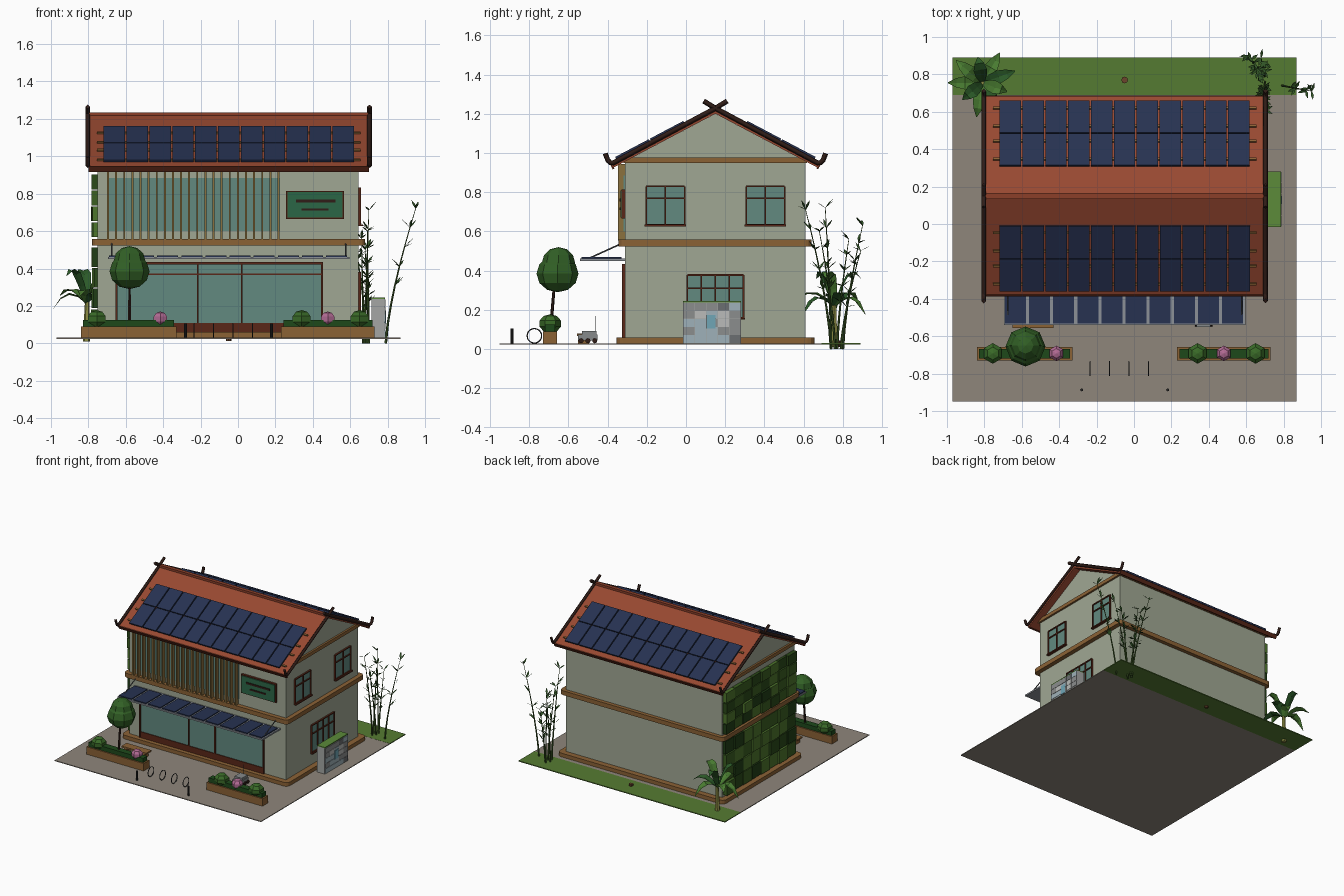
import bpy, bmesh, math, random
from mathutils import Matrix, Vector

if "Cube" in bpy.data.objects:
    bpy.data.objects.remove(bpy.data.objects["Cube"])
random.seed(4)
MATS = {}

def paint(ob, hexcol):
    if hexcol not in MATS:
        m = bpy.data.materials.new("paint_" + hexcol)
        rgb = [(int(hexcol[i:i + 2], 16) / 255) ** 2.2 for i in (0, 2, 4)]
        m.diffuse_color = (*rgb, 1)
        m.use_nodes = True
        m.node_tree.nodes["Principled BSDF"].inputs["Base Color"].default_value = m.diffuse_color
        MATS[hexcol] = m
    ob.data.materials.append(MATS[hexcol])
    return ob

def finish(name, bm, col):
    me = bpy.data.meshes.new(name)
    bm.to_mesh(me)
    bm.free()
    ob = bpy.data.objects.new(name, me)
    bpy.context.collection.objects.link(ob)
    return paint(ob, col)

def boxes(name, col, items, mat=Matrix(), round_r=0):
    """Joined boxes, each given as x0,x1,y0,y1,z0,z1"""
    bm = bmesh.new()
    for x0, x1, y0, y1, z0, z1 in items:
        m = Matrix.Translation(((x0 + x1) / 2, (y0 + y1) / 2, (z0 + z1) / 2)) @ Matrix.Diagonal((x1 - x0, y1 - y0, z1 - z0, 1))
        bmesh.ops.create_cube(bm, size=1, matrix=mat @ m)
    if round_r:
        ed = [e for e in bm.edges if abs(e.verts[0].co.z - e.verts[1].co.z) > 1e-4]
        bmesh.ops.bevel(bm, geom=ed, offset=round_r, segments=3, affect='EDGES', profile=0.5)
    return finish(name, bm, col)

def balls(name, col, items, seg=6, rings=5):
    bm = bmesh.new()
    for x, y, z, r, rz in items:
        bmesh.ops.create_uvsphere(bm, u_segments=seg, v_segments=rings, radius=1,
                                  matrix=Matrix.Translation((x, y, z)) @ Matrix.Diagonal((r, r, rz, 1)))
    return finish(name, bm, col)

def rods(name, col, items, seg=8):
    """Tapered rods: start, end, start radius, end radius"""
    bm = bmesh.new()
    for a, b, r1, r2 in items:
        a, b = Vector(a), Vector(b)
        q = (b - a).to_track_quat('Z', 'Y').to_matrix().to_4x4()
        bmesh.ops.create_cone(bm, cap_ends=True, segments=seg, radius1=r1, radius2=r2, depth=(b - a).length,
                              matrix=Matrix.Translation((a + b) / 2) @ q)
    return finish(name, bm, col)

def leaf(bm, pts, width):
    """Folded leaf along a midrib"""
    pts = [Vector(p) for p in pts]
    side = (pts[-1] - pts[0]).cross(Vector((0, 0, 1))).normalized()
    rows, n = [], len(pts) - 1
    for i, p in enumerate(pts):
        w = width * max(0.06, math.sin(math.pi * (0.08 + 0.9 * i / n)))
        rows.append([bm.verts.new(p + side * w * s + Vector((0, 0, w * 0.3 * abs(s)))) for s in (-1, 0, 1)])
    for r, t in zip(rows, rows[1:]):
        for k in (0, 1):
            bm.faces.new((r[k], r[k + 1], t[k + 1], t[k]))

# ground
boxes("paving", "8d857a", [(-.97, .87, -.95, .69, .024, .03)])
boxes("lawn", "567a35", [(-.97, .87, .69, .89, .024, .031)])

# gabled house body, profile extruded along x
bm = bmesh.new()
prof = [(-.31, .03), (.61, .03), (.61, .957), (.15, 1.2), (-.31, .957)]
f = bm.faces.new([bm.verts.new((-.75, y, z)) for y, z in prof])
ext = bmesh.ops.extrude_face_region(bm, geom=[f])
bmesh.ops.translate(bm, vec=(1.395, 0, 0), verts=[v for v in ext["geom"] if isinstance(v, bmesh.types.BMVert)])
bmesh.ops.recalc_face_normals(bm, faces=bm.faces)
finish("walls", bm, "9fa692")
WOOD, DARK, FRAME, GLASS = "8a6238", "33221d", "5a2c1e", "62887f"
boxes("plinth", WOOD, [(-.795, .69, -.355, .655, .027, .06)], round_r=.035)
boxes("floor_band", WOOD, [(-.78, .68, -.345, .64, .523, .558)], round_r=.03)
boxes("eave_band", WOOD, [(-.765, .66, -.318, .618, .95, .966), (-.765, .66, -.29, .59, .95, .978)])

# roof slopes, ridge and solar arrays
ang = math.atan2(.28, .53)
base = Matrix.Translation((-.05, .15, 1.225))
for nm, turn in (("front", 0), ("back", math.pi)):
    M = base @ Matrix.Rotation(turn, 4, 'Z') @ Matrix.Rotation(ang, 4, 'X')
    boxes(nm + "_roof", "964a34", [(-.75, .75, -.6, 0, -.022, 0)], M)
    boxes(nm + "_gutter_edge", FRAME, [(-.75, .75, -.607, -.597, -.028, .003)], M)
    boxes(nm + "_panel_rails", WOOD, [(-.705, .705, y - .006, y + .006, 0, .01) for y in (-.22, -.33, -.42, -.53)], M)
    w = 1.345 / 11
    boxes(nm + "_solar_panels", "2b3552", [(-.672 + i * w + .004, -.672 + (i + 1) * w - .004, y, y + .193, .01, .022)
                                           for i in range(11) for y in (-.566, -.367)], M)
boxes("ridge_cap", "8a412d", [(-.80, .70, .135, .165, 1.21, 1.234)])

# crossing barge boards with upturned ends
cu = bpy.data.curves.new("barge_boards", 'CURVE')
cu.dimensions = '3D'
cu.bevel_depth, cu.bevel_resolution, cu.use_fill_caps = .013, 0, True
for x in (-.803, .703):
    for s in (-1, 1):
        path = [(-.06, 1.265), (0, 1.228), (.52, .95), (.535, .95), (.548, .962), (.562, .998)]
        sp = cu.splines.new('POLY')
        sp.points.add(len(path) - 1)
        for p, (d, z) in zip(sp.points, path):
            p.co = (x, .15 + s * d, z, 1)
ob = bpy.data.objects.new("barge_boards", cu)
bpy.context.collection.objects.link(ob)
paint(ob, DARK)

# upper front: glazing, timber fins, sign
boxes("upper_glazing", GLASS, [(-.70, .225, -.318, -.30, .60, .885)])
boxes("timber_fins", "8a7040", [(x - .005, x + .005, -.347, -.312, .555, .945) for x in [-.695 + i * .0434 for i in range(22)]])
boxes("sign_frame", FRAME, [(.257, .567, -.328, -.30, .665, .815)])
boxes("sign_board", "2f6648", [(.264, .56, -.334, -.30, .672, .808)])
boxes("sign_bars", DARK, [(.31, .52, -.339, -.33, .753, .768), (.34, .485, -.339, -.33, .71, .722)])

# shopfront
boxes("shop_glass", GLASS, [(-.65, .45, -.316, -.30, .06, .43)])
boxes("shop_frame", FRAME, [(-.655, .455, -.325, -.30, .422, .434), (-.655, .455, -.322, -.30, .366, .373),
                            (-.655, .455, -.322, -.30, .06, .108)]
      + [(x - .005, x + .005, -.325, -.30, .06, .43) for x in (-.65, -.215, .02, .45)])

# solar awning with stay rods
boxes("awning_frame", "8b9096", [(-.695, .595, -.54, -.31, .45, .462)])
boxes("awning_panels", "2b3552", [(-.69 + i * .129, -.69 + i * .129 + .112, -.532, -.33, .46, .47) for i in range(10)])
rods("awning_stays", "55585a", [((x, -.49, .465), (x, -.325, .54), .004, .004) for x in (-.675, .575)])

# right side windows
def window(name, y0, y1, z0, z1, n, zbar):
    boxes(name + "_glass", GLASS, [(.63, .65, y0, y1, z0, z1)])
    ys = [y0 + (y1 - y0) * i / n for i in range(n + 1)]
    fr = [(.64, .658, y - .004, y + .004, z0, z1) for y in ys]
    fr += [(.64, .658, y0, y1, z - .004, z + .004) for z in (z0, zbar, z1)]
    fr.append((.64, .667, y0 - .008, y1 + .008, z0 - .009, z0))
    boxes(name + "_frame", FRAME, fr)
window("upper_window_a", -.203, -.007, .635, .83, 2, .77)
window("upper_window_b", .307, .503, .635, .83, 2, .77)
window("lower_window", .007, .293, .16, .378, 4, .31)

# living wall on the left side
greens = ["2e4a1e", "3d5f26", "4f7530", "25401c"]
tiles = {g: [] for g in greens}
for z0, z1 in ((.075, .515), (.565, .905)):
    rows = 4
    h = (z1 - z0) / rows
    for i in range(8):
        for j in range(rows):
            y, z = -.30 + i * .1125, z0 + j * h
            tiles[random.choice(greens)].append((-random.uniform(.768, .785), -.745, y + .003, y + .11, z + .003, z + h - .003))
for k, g in enumerate(greens):
    boxes("living_wall_tiles_%d" % k, g, tiles[g])

# tiled cabinet on the right
boxes("cabinet", "a3a5a3", [(.715, .783, -.015, .28, .03, .238)])
boxes("cabinet_top", "5c8a3c", [(.715, .785, -.015, .28, .238, .245)])
cols = ["b8bab8", "8a8c8c", "6b6e70", "9db0b8"]
sets = {c: [] for c in cols}
for i in range(5):
    for j in range(5):
        y, z = -.013 + i * .0585, .032 + j * .041
        sets[random.choice(cols)].append((.78, .788, y, y + .056, z, z + .039))
for k, c in enumerate(cols):
    boxes("cabinet_tiles_%d" % k, c, sets[c])
boxes("cabinet_screen", "6fa5b5", [(.78, .792, .105, .15, .105, .175)])

# planters, hedges, bushes and round tree
ends = [(-.84, -.33), (.23, .73)]
boxes("planters", WOOD, [(a, b, -.73, -.658, .03, .09) for a, b in ends])
boxes("hedges", "234a20", [(a + .012, b - .012, -.72, -.668, .085, .125) for a, b in ends])
balls("green_bushes", "3c6a2c", [(x, -.692, .13, .058, .048) for x in (-.755, .34, .65)])
balls("pink_bushes", "b06a92", [(x, -.692, .13, .044, .04) for x in (-.415, .48)])
rods("tree_trunk", DARK, [((-.58, -.692, .08), (-.58, -.67, .34), .009, .007)], 6)
balls("tree_crown", "35602a", [(-.58, -.655, .385, .107, .095), (-.58, -.65, .44, .085, .08)], 8, 6)

# cycle hoops, bollards, bench
for i in range(4):
    bpy.ops.mesh.primitive_torus_add(location=(-.235 + i * .104, -.773, .068), rotation=(0, math.pi / 2, 0), major_radius=.037,
                                     minor_radius=.003, major_segments=20, minor_segments=6)
    bpy.context.object.name = "cycle_hoop_%d" % i
    paint(bpy.context.object, "3a3c3e")
rods("bollards", "2a2a2a", [((x, -.887, .03), (x, -.887, .105), .008, .008) for x in (-.28, .18)])
boxes("bench", WOOD, [(-.65, -.43, -.555, -.49, .068, .08), (-.63, -.61, -.55, -.495, .03, .07), (-.47, -.45, -.55, -.495, .03, .07)])

# small delivery cart
boxes("cart_body", "85898a", [(.335, .41, -.55, -.452, .045, .075), (.34, .405, -.53, -.455, .07, .092)])
rods("cart_wheels", DARK, [((x - .006, y, .043), (x + .006, y, .043), .013, .013) for x in (.332, .413) for y in (-.535, -.5, -.465)], 10)
rods("cart_mast", "55585a", [((.37, -.46, .09), (.37, -.46, .168), .0015, .0015)], 5)

# lawn stub pipe
rods("lawn_pipe", "6a4630", [((-.05, .77, .012), (-.05, .77, .045), .014, .018)])

# broad-leaf plant at the back left
c = Vector((-.81, .755, .03))
rods("plant_stem", "8a8a45", [(c - Vector((0, 0, .02)), c + Vector((.004, 0, .2)), .02, .012)], 6)
for k, col in enumerate(("4a7a34", "2f5a2c")):
    bm = bmesh.new()
    for i in range(k, 9, 2):
        a = i * math.tau / 9 + math.pi
        L, up = (.185, .10) if i % 3 != 1 else (.14, .21)
        d = Vector((math.cos(a), math.sin(a), 0))
        top = c + Vector((0, 0, .18))
        droop = .13 if i % 3 == 0 else .05
        pts = [top + d * L * t + Vector((0, 0, up * math.sin(t * 1.9) - droop * t * t)) for t in (0, .25, .5, .75, 1)]
        leaf(bm, pts, .036)
    finish("plant_leaves_%d" % k, bm, col)

# bamboo at the back right
stems = [((.68, .74), (.70, .61, .71)), ((.79, .74), (.95, .71, .72)), ((.69, .80), (.61, .90, .63)),
         ((.67, .77), (.66, .83, .56)), ((.70, .76), (.69, .68, .60)), ((.70, .79), (.68, .89, .50))]
parts = []
bm = bmesh.new()
for (x, y), tip in stems:
    b, t = Vector((x, y, 0)), Vector(tip)
    pts = []
    for i in range(8):
        u = i / 7
        p = b.lerp(t, u)
        p.x, p.y = x + (t.x - x) * u ** 1.4, y + (t.y - y) * u ** 1.4
        pts.append(p)
    for i in range(7):
        parts.append((pts[i], pts[i + 1], .007 - i * .0008, .0065 - i * .0008))
        if i > 1:
            for s in range(3):
                a = random.uniform(0, math.tau)
                d = Vector((math.cos(a) * .045, math.sin(a) * .045, random.uniform(.01, .05)))
                leaf(bm, [pts[i + 1], pts[i + 1] + d * .5, pts[i + 1] + d], .008)
rods("bamboo_stems", "3f5a2a", parts, 6)
finish("bamboo_leaves", bm, "34552a")
